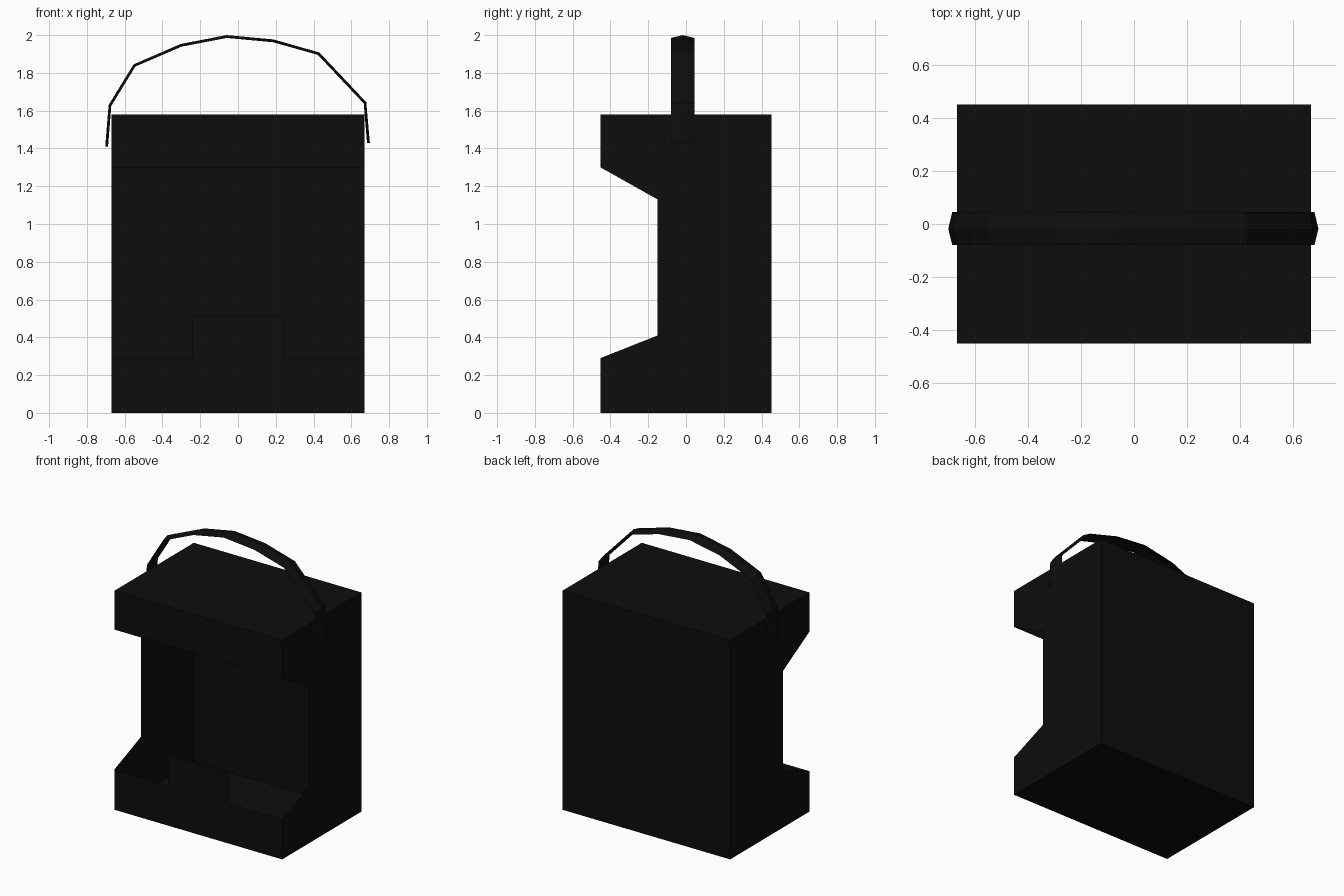
import bpy
from mathutils import Vector

if "Cube" in bpy.data.objects:
    bpy.data.objects.remove(bpy.data.objects["Cube"])

W, D, H = 0.67, 0.453, 1.58          # half width, half depth, height
black = bpy.data.materials.new("soft black")
black.diffuse_color = (0.004, 0.004, 0.004, 1)
black.use_nodes = True
black.node_tree.nodes["Principled BSDF"].inputs["Base Color"].default_value = black.diffuse_color


def make(name, verts, faces):
    mesh = bpy.data.meshes.new(name)
    mesh.from_pydata(verts, [], faces)
    mesh.materials.append(black)
    ob = bpy.data.objects.new(name, mesh)
    bpy.context.collection.objects.link(ob)
    return ob


def panel(name, verts):
    return make(name, verts, [range(len(verts))])


# C-shaped side walls (thin sheets), mirrored
side = [(-D, 0), (D, 0), (D, H), (-D, H), (-D, 1.30), (-0.15, 1.13), (-0.15, 0.41), (-D, 0.29)]
panel("right_wall", [(W, y, z) for y, z in side])
panel("left_wall", [(-W, y, z) for y, z in reversed(side)])

# floor, top and back sheets
panel("floor", [(-W, D, 0), (W, D, 0), (W, -D, 0), (-W, -D, 0)])
panel("top", [(-W, -D, H), (W, -D, H), (W, D, H), (-W, D, H)])
panel("back_wall", [(W, D, 0), (-W, D, 0), (-W, D, H), (W, D, H)])

# front: upper strip, and lower strip with a raised tab; open in between
panel("upper_front", [(-W, -D, 1.30), (W, -D, 1.30), (W, -D, H), (-W, -D, H)])
lower = [(-W, 0), (W, 0), (W, 0.29), (0.24, 0.29), (0.24, 0.515), (-0.24, 0.515), (-0.24, 0.29), (-W, 0.29)]
panel("lower_front", [(x, -D, z) for x, z in lower])

# handle: folded strap with a raised middle ridge, swept along an arch
path = [(-0.703, 1.41), (-0.685, 1.63), (-0.553, 1.845), (-0.304, 1.953), (-0.06, 2.0),
        (0.188, 1.977), (0.431, 1.908), (0.679, 1.645), (0.698, 1.43)]
pts = [Vector((x, 0, z)) for x, z in path]
section = [(-0.08, 0.015), (-0.018, 0.0), (0.045, 0.015)]   # y, inset from ridge
verts, faces = [], []
for i, p in enumerate(pts):
    t = (pts[min(i + 1, len(pts) - 1)] - pts[max(i - 1, 0)]).normalized()
    inward = Vector((t.z, 0, -t.x))
    verts += [p + inward * d + Vector((0, y, 0)) for y, d in section]
for i in range(len(pts) - 1):
    for j in range(2):
        a = i * 3 + j
        faces.append((a, a + 3, a + 4, a + 1))
strap = make("handle", verts, faces)
strap.data.flip_normals()
if strap.data.polygons[8].normal.z < 0:
    strap.data.flip_normals()
